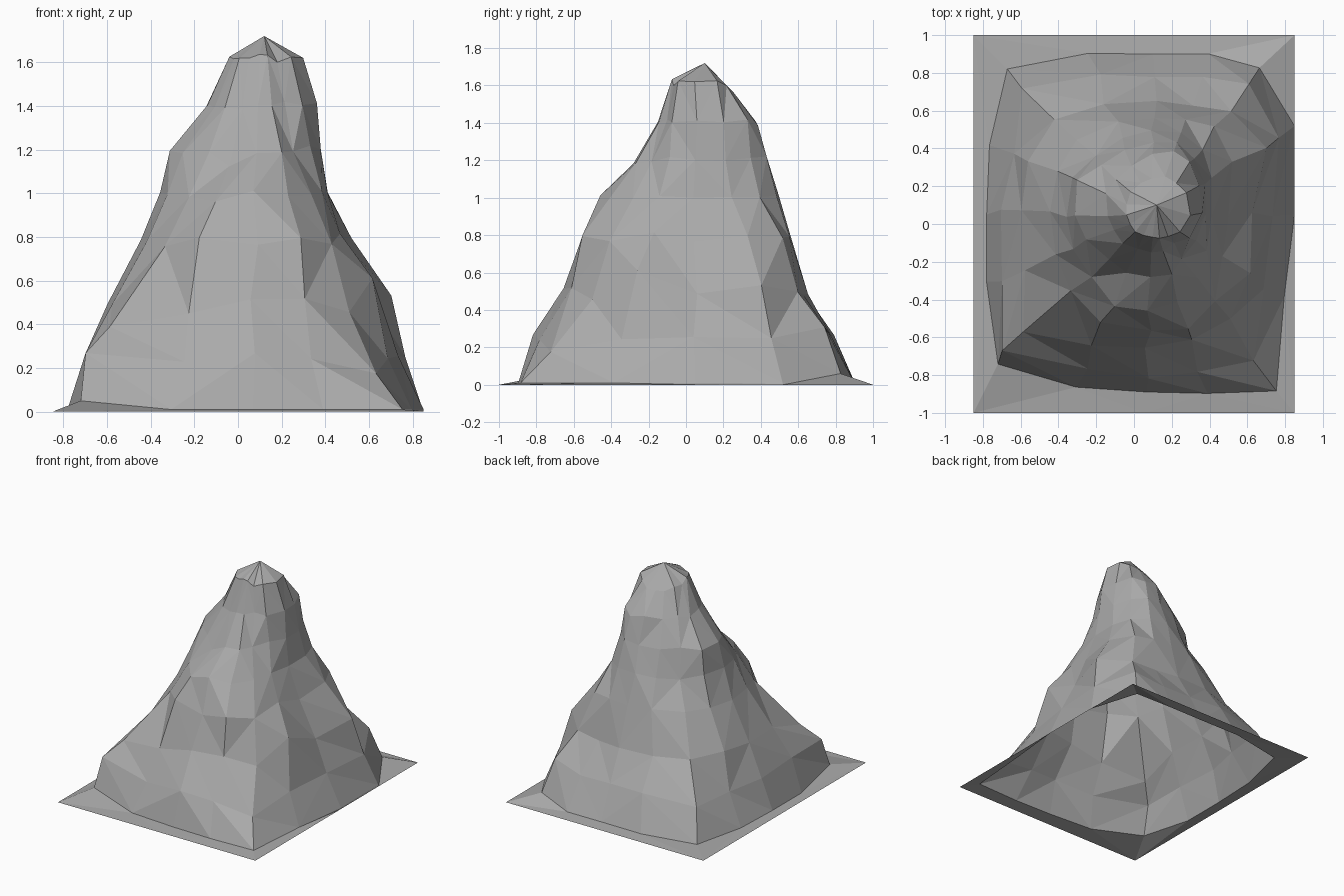
import bpy
import bmesh
import math
import random

old = bpy.data.objects.get("Cube")
if old:
    bpy.data.objects.remove(old, do_unlink=True)

rng = random.Random(4)
HALF_X, HALF_Y = 0.85, 1.0
AXIS_X, AXIS_Y = 0.1, 0.05
CORNERS = {2: (1, 1), 6: (-1, 1), 10: (-1, -1), 14: (1, -1)}

# Compass directions, turned so that the main ones run down the corner ridges
directions = [0, 32, 54, 71, 90, 112, 135, 157, 180, 202, 224, 246, 268, 287, 305, 328]

# Contour lines from foot to shoulder: height, then reach in each direction (hundredths)
contours = [
    (0.01, [75, 88, 96, 90, 85, 92, 109, 94, 88, 95, 114, 100, 94, 99, 114, 82]),
    (0.25, [64, 78, 85, 78, 73, 79, 97, 84, 81, 87, 107, 93, 87, 86, 94, 70]),
    (0.50, [53, 70, 68, 62, 60, 64, 73, 72, 70, 74, 85, 76, 71, 70, 68, 60]),
    (0.78, [40, 50, 57, 53, 51, 52, 56, 56, 54, 56, 59, 64, 61, 63, 56, 46]),
    (1.00, [31, 37, 43, 46, 45, 44, 43, 47, 46, 46, 46, 52, 51, 48, 41, 34]),
    (1.20, [28, 32, 37, 40, 38, 37, 38, 44, 41, 38, 33, 34, 33, 33, 28, 27]),
    (1.40, [26, 29, 34, 35, 32, 28, 27, 27, 24, 22, 22, 20, 20, 20, 19, 23]),
    (1.61, [20, 21, 21, 21, 19, 18, 17, 15, 14, 13, 13, 12, 12, 13, 14, 17]),
]

# Crags and notches: (contour, direction) -> change of reach and height
crags = {
    (0, 2): (0.0, 0.05),       # raised foot corners
    (0, 10): (0.0, 0.04),
    (2, 1): (0.0, 0.04),       # rear spur
    (1, 2): (0.0, 0.07),
    (1, 7): (-0.04, 0.0),      # rear pit
    (2, 10): (0.07, -0.11),    # front hump
    (3, 10): (0.0, -0.04),
    (2, 11): (0.01, -0.04),
    (1, 11): (-0.04, -0.04),
    (1, 14): (0.0, -0.06),     # front gully
    (2, 14): (0.0, -0.04),
    (2, 15): (0.0, 0.1),       # side notch
    (3, 15): (-0.03, 0.02),
    (4, 11): (0.01, -0.03),    # front ledge
    (5, 11): (0.0, -0.08),
    (7, 0): (0.0, 0.02),       # summit slab, tilted to the rear
    (7, 3): (0.0, -0.03),
    (7, 4): (0.0, -0.05),
    (7, 5): (0.0, -0.05),
    (7, 12): (0.0, 0.04),
    (7, 13): (0.0, 0.04),
}


def polar(angle, reach, height):
    return (AXIS_X + reach * math.cos(angle), AXIS_Y + reach * math.sin(angle), height)


def rim_point(k):
    """Where a direction meets the rectangular border of the base."""
    if k in CORNERS:
        sx, sy = CORNERS[k]
        return (sx * HALF_X, sy * HALF_Y, 0)
    a = math.radians(directions[k])
    c, s = math.cos(a), math.sin(a)
    tx = (math.copysign(HALF_X, c) - AXIS_X) / c if abs(c) > 1e-6 else 9
    ty = (math.copysign(HALF_Y, s) - AXIS_Y) / s if abs(s) > 1e-6 else 9
    return polar(a, min(tx, ty), 0)


def rock_ring(bm, level):
    height, reaches = contours[level]
    rough = 0 if level == 0 else 1
    ring = []
    for k, reach in enumerate(reaches):
        dr, dz = crags.get((level, k), (0, 0))
        r = reach / 100 * (1 + rough * rng.uniform(-0.01, 0.01)) + dr
        z = height + rough * rng.uniform(-0.02, 0.02) + dz
        a = math.radians(directions[k] + rough * rng.uniform(-2, 2))
        ring.append(bm.verts.new(polar(a, r, z)))
    return ring


def bridge(bm, low, high):
    """Join two rings with triangles, turning the diagonals at random."""
    n = len(low)
    for i in range(n):
        j = (i + 1) % n
        if rng.random() < 0.5:
            bm.faces.new((low[i], low[j], high[j]))
            bm.faces.new((low[i], high[j], high[i]))
        else:
            bm.faces.new((low[i], low[j], high[i]))
            bm.faces.new((low[j], high[j], high[i]))


def make_object(name, bm, material):
    mesh = bpy.data.meshes.new(name)
    bm.to_mesh(mesh)
    bm.free()
    mesh.materials.append(material)
    obj = bpy.data.objects.new(name, mesh)
    bpy.context.collection.objects.link(obj)


# Grey stone
stone = bpy.data.materials.new("grey_stone")
stone.use_nodes = True
colour = (0.4, 0.4, 0.4, 1)
stone.diffuse_color = colour
stone.node_tree.nodes["Principled BSDF"].inputs["Base Color"].default_value = colour

# Mountain: open underneath, flat border, rocky flanks and a summit
bm = bmesh.new()
rings = [[bm.verts.new(rim_point(k)) for k in range(len(directions))]]
rings += [rock_ring(bm, level) for level in range(len(contours))]
for low, high in zip(rings, rings[1:]):
    bridge(bm, low, high)
summit = bm.verts.new((0.12, 0.1, 1.72))
top = rings[-1]
for i, v in enumerate(top):
    bm.faces.new((v, top[(i + 1) % len(top)], summit))
make_object("mountain", bm, stone)
